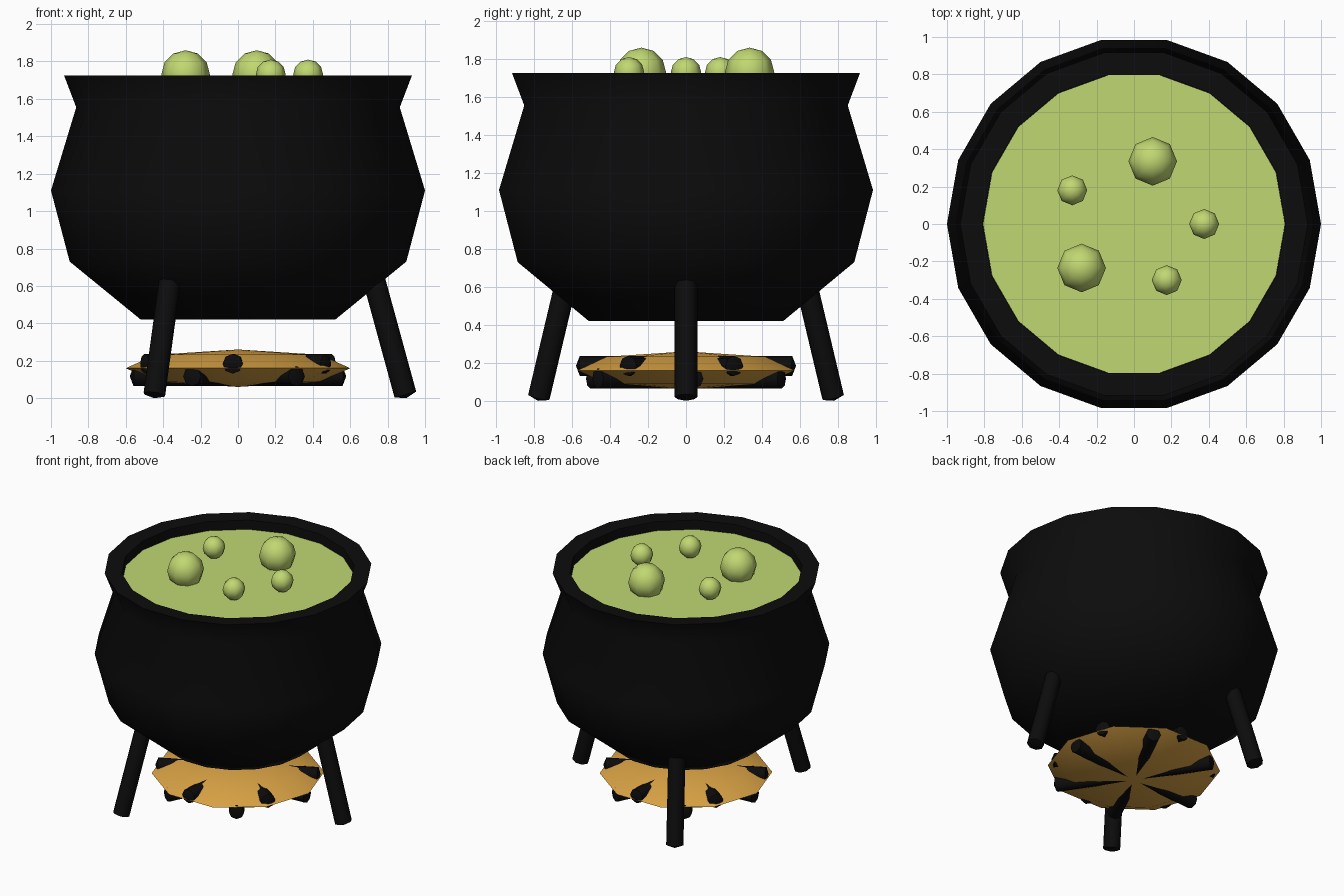
import bpy, bmesh, math
from mathutils import Vector

cube = bpy.data.objects.get("Cube")
if cube:
    bpy.data.objects.remove(cube, do_unlink=True)


def material(name, rgb):
    m = bpy.data.materials.new(name)
    m.use_nodes = True
    m.diffuse_color = (*rgb, 1)
    bsdf = m.node_tree.nodes["Principled BSDF"]
    bsdf.inputs["Base Color"].default_value = (*rgb, 1)
    bsdf.inputs["Roughness"].default_value = 0.8
    return m


IRON = material("black iron", (0.0037, 0.0037, 0.0037))
BREW = material("brew green", (0.53, 0.68, 0.165))
EMBER = material("ember orange", (0.71, 0.37, 0.06))


def lathe(name, profile, sides, mat, angle=40):
    """Revolve (radius, z) points about z; radius 0 makes a pole."""
    bm = bmesh.new()
    rings = []
    for r, z in profile:
        n = 1 if r == 0 else sides
        rings.append([bm.verts.new((r * math.cos(math.tau * i / sides),
                                    r * math.sin(math.tau * i / sides), z))
                      for i in range(n)])
    for a, b in zip(rings, rings[1:]):
        for i in range(sides):
            j = (i + 1) % sides
            quad = [a[i % len(a)], a[j % len(a)], b[j % len(b)], b[i % len(b)]]
            bm.faces.new(list(dict.fromkeys(quad)))
    bmesh.ops.recalc_face_normals(bm, faces=bm.faces)
    mesh = bpy.data.meshes.new(name)
    bm.to_mesh(mesh)
    bm.free()
    mesh.materials.append(mat)
    ob = bpy.data.objects.new(name, mesh)
    bpy.context.collection.objects.link(ob)
    bpy.ops.object.select_all(action="DESELECT")
    ob.select_set(True)
    bpy.context.view_layer.objects.active = ob
    bpy.ops.object.shade_smooth_by_angle(angle=math.radians(angle))
    return ob


def rod(name, start, end, radius, tip, sides, mat):
    """Bar with blunt pointed ends running between two points."""
    start, end = Vector(start), Vector(end)
    length = (end - start).length
    ob = lathe(name, [(0, 0), (radius, tip), (radius, length - tip), (0, length)],
               sides, mat, 50)
    ob.location = start
    ob.rotation_euler = (end - start).to_track_quat("Z", "Y").to_euler()
    return ob


def polar(r, degrees, z):
    a = math.radians(degrees)
    return (r * math.cos(a), r * math.sin(a), z)


# Pot shell with a thick rim and an inner wall
lathe("pot", [(0, 0.42), (0.52, 0.42), (0.90, 0.73), (1.0, 1.11), (0.865, 1.555),
              (0.93, 1.725), (0.81, 1.72), (0.81, 1.60), (0, 1.60)], 18, IRON)

# Brew surface
lathe("brew", [(0.808, 1.61), (0.808, 1.65), (0, 1.65)], 18, BREW)

# Bubbles: x, y, radius
bubbles = [(-0.28, -0.235, 0.13), (0.10, 0.335, 0.13), (-0.33, 0.18, 0.08),
           (0.375, 0.0, 0.08), (0.175, -0.30, 0.08)]
for i, (x, y, r) in enumerate(bubbles):
    arc = [(r * math.sin(math.pi * k / 6) if 0 < k < 6 else 0,
            -r * math.cos(math.pi * k / 6)) for k in range(7)]
    lathe(f"bubble_{i + 1}", arc, 8, BREW, 60).location = (x, y, 1.73)

# Three splayed legs
for i in range(3):
    a = 120 * i
    rod(f"leg_{i + 1}", polar(0.90, a, 0.0), polar(0.725, a, 0.64), 0.06, 0.02, 8, IRON)

# Flattened ember bed
lathe("ember_bed", [(0, 0.06), (0.44, 0.088), (0.60, 0.16), (0.44, 0.232), (0, 0.26)],
      10, EMBER, 60)

# Two layers of crossed charred logs poking out of the embers
for layer, z, offset in (("lower", 0.117, 4), ("upper", 0.184, 27)):
    for i in range(3):
        a = offset + 60 * i
        rod(f"{layer}_log_{i + 1}", polar(0.58, a, z), polar(-0.58, a, z),
            0.053, 0.02, 8, IRON)
